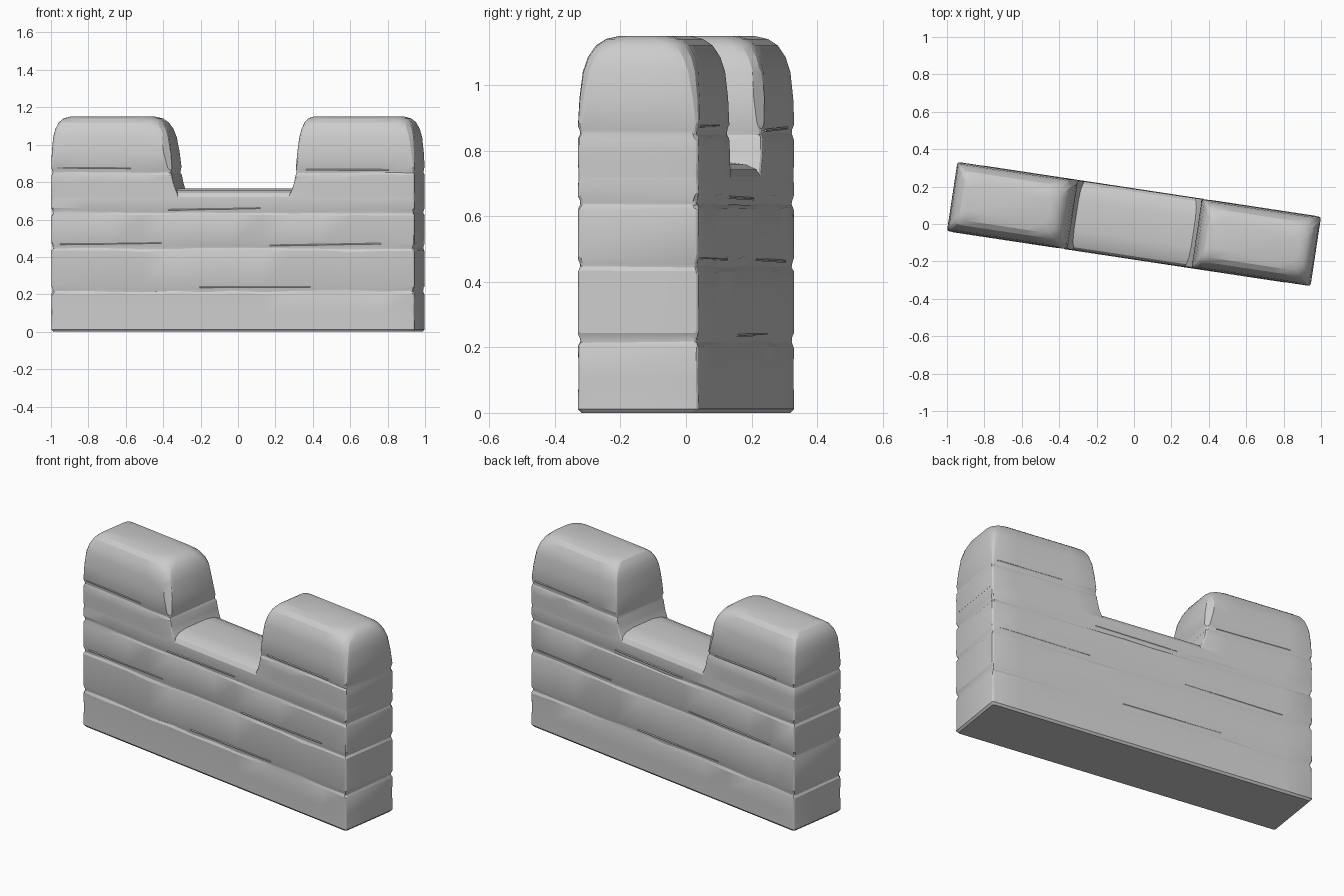
import bpy, bmesh, math, random
from mathutils import Vector, Matrix

if "Cube" in bpy.data.objects:
    bpy.data.objects.remove(bpy.data.objects["Cube"])

random.seed(4)
HALF_LEN, HALF_WID, HEIGHT = 0.983, 0.187, 1.15
TURN = Matrix.Rotation(math.radians(-8.6), 4, 'Z')

stone = bpy.data.materials.new("grey stone")
stone.use_nodes = True
COLOUR = (0.6, 0.6, 0.6, 1)
stone.diffuse_color = COLOUR
stone.node_tree.nodes["Principled BSDF"].inputs["Base Color"].default_value = COLOUR


def section(x0, x1, half, r0, r1, steps):
    """Rounded rectangle outline; r0 and r1 round the two ends, steps split the long sides."""
    pts = []
    corners = [(x1, half, r1, 0), (x0, half, r0, 1), (x0, -half, r0, 2), (x1, -half, r1, 3)]
    for cx, cy, r, quarter in corners:
        ox = cx - math.copysign(r, cx - (x0 + x1) / 2)
        oy = cy - math.copysign(r, cy)
        for k in range(4):
            a = math.pi / 2 * (quarter + k / 3)
            pts.append(Vector((ox + r * math.cos(a), oy + r * math.sin(a))))
        if quarter in (0, 2):
            nxt = corners[quarter + 1]
            end = Vector((nxt[0] + nxt[2] * (1 if quarter == 0 else -1), nxt[1]))
            start = pts[-1].copy()
            pts += [start.lerp(end, i / steps) for i in range(1, steps)]
    return pts


def loft(bm, rings):
    """Skin a stack of (points, z, wobble) rings and close both ends."""
    loops = []
    for pts, z, wobble in rings:
        loops.append([bm.verts.new((p.x, p.y, z + random.uniform(-wobble, wobble))) for p in pts])
    n = len(loops[0])
    for low, high in zip(loops, loops[1:]):
        for i in range(n):
            j = (i + 1) % n
            bm.faces.new((low[i], low[j], high[j], high[i]))
    bm.faces.new(loops[0][::-1])
    bm.faces.new(loops[-1])


def chip(bm, point, normal):
    """Knock a flat chip off an edge or corner."""
    geom = bm.verts[:] + bm.edges[:] + bm.faces[:]
    cut = bmesh.ops.bisect_plane(bm, geom=geom, plane_co=point, plane_no=normal, clear_outer=True)
    edges = [e for e in cut["geom_cut"] if isinstance(e, bmesh.types.BMEdge)]
    bmesh.ops.holes_fill(bm, edges=edges)


def finish(name, bm):
    bmesh.ops.recalc_face_normals(bm, faces=bm.faces[:])
    bm.transform(TURN)
    mesh = bpy.data.meshes.new(name)
    bm.to_mesh(mesh)
    bm.free()
    mesh.materials.append(stone)
    obj = bpy.data.objects.new(name, mesh)
    bpy.context.collection.objects.link(obj)
    bpy.ops.object.select_all(action='DESELECT')
    obj.select_set(True)
    bpy.context.view_layer.objects.active = obj
    bpy.ops.object.shade_smooth_by_angle(angle=math.radians(22))


def seam(z):
    """Inset profile of one worn joint between stone courses."""
    return [(z - 0.02, 0.001, 0.006), (z - 0.005, 0.007, 0.004),
            (z + 0.007, 0.006, 0.004), (z + 0.025, 0.0, 0.006)]


# Wall body: flared foot, worn joints, rounded walkway in the gap
profile = [(0, 0.01, 0), (0.012, 0, 0), (0.1, 0.002, 0)]
for joint in (0.22, 0.45, 0.64):
    profile += seam(joint)
profile += [(0.72, 0.002, 0), (0.742, 0.016, 0), (0.757, 0.05, 0), (0.765, 0.11, 0)]
body = bmesh.new()
loft(body, [(section(-HALF_LEN + d, HALF_LEN - d, HALF_WID - d, 0.012, 0.012, 12), z, w)
            for z, d, w in profile])
finish("wall_body", body)


# Merlons: rounded crowns, with a fillet where the inner wall meets the walkway
def merlon(name, x0, x1, inner, chips):
    prof = [(0.72, 0.002, 0), (0.765, 0.001, 0), (0.80, 0, 0)] + seam(0.855)
    prof += [(0.96, 0.002, 0), (1.04, 0.009, 0), (1.085, 0.022, 0),
             (1.12, 0.043, 0), (1.14, 0.07, 0), (HEIGHT, 0.11, 0)]
    rings = []
    for z, d, w in prof:
        foot = 0.04 * max(0, (0.86 - z) / 0.14) ** 2
        lean = 0.02 * max(0, z - 0.86) / 0.29
        grow = d * 0.75 + foot - lean
        a = x0 + d * 0.75 if inner > 0 else x0 - foot + lean + d * 0.5
        b = x1 - d * 0.75 if inner < 0 else x1 + foot - lean - d * 0.9
        bend = max(0, z - 0.86) / 0.29
        rings.append((section(a, b, HALF_WID - d, 0.012 + 0.02 * bend,
                              0.012 + 0.06 * bend, 5), z, w))
    bm = bmesh.new()
    loft(bm, rings)
    for point, normal in chips:
        chip(bm, point, normal)
    finish(name, bm)


merlon("right_merlon", -HALF_LEN, -0.33, 1, [
    ((-0.335, s * HALF_WID, 0.82), (0.8, s, 0.24)) for s in (-1, 1)])
merlon("left_merlon", 0.338, HALF_LEN, -1, [
    ((HALF_LEN, -HALF_WID, 0.93), (1, -0.8, 0.28)),
    ((HALF_LEN, HALF_WID, 0.95), (1, 0.8, 0.3)),
    ((0.345, -HALF_WID, 1.02), (-0.8, -1, 0.7)),
    ((0.345, HALF_WID, 1.03), (-0.8, 1, 0.7))])


# Shallow raised chisel ridges lying along the joints
ridges = bmesh.new()
for x, z, length in ((0.12, 0.238, 0.6), (-0.66, 0.47, 0.55), (0.5, 0.465, 0.6),
                     (-0.75, 0.875, 0.4), (0.62, 0.865, 0.45), (-0.1, 0.655, 0.5)):
    for side in (-1, 1):
        place = Matrix.Translation((x * -side, side * (HALF_WID - 0.002), z))
        size = Matrix.Diagonal((length, 0.007, 0.009, 1))
        tilt = Matrix.Rotation(math.radians(random.uniform(-1.2, 1.2)), 4, 'Y')
        bmesh.ops.create_cone(ridges, cap_ends=True, segments=4, radius1=0.5, radius2=0.5,
                              depth=1, matrix=place @ tilt @ size @ Matrix.Rotation(math.pi / 2, 4, 'Y'))
finish("chisel_ridges", ridges)
